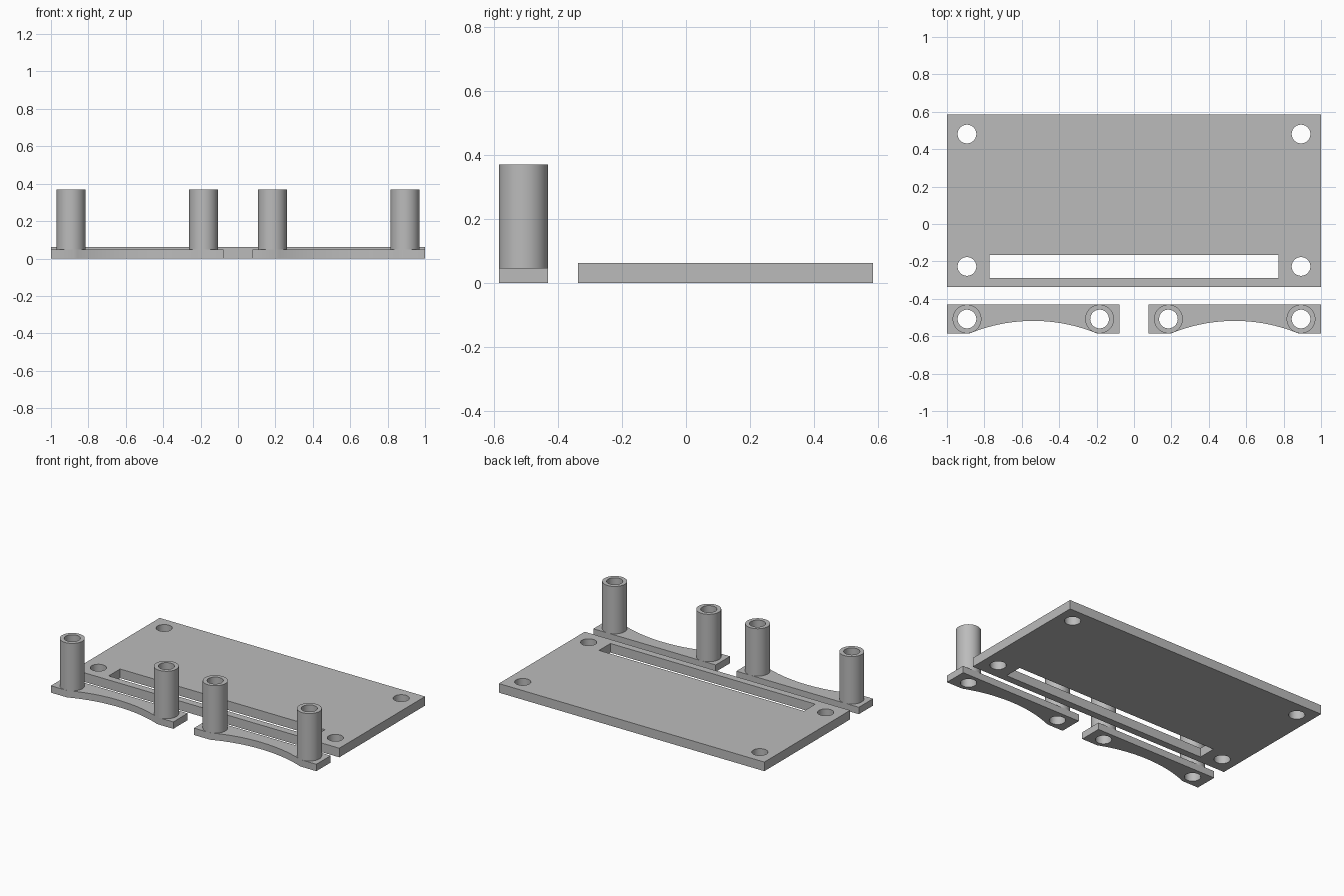
import bpy, bmesh
from math import cos, sin, asin, pi

if "Cube" in bpy.data.objects:
    bpy.data.objects.remove(bpy.data.objects["Cube"])

gray = bpy.data.materials.new("plain gray")
gray.use_nodes = True
COLOR = (0.5, 0.5, 0.5, 1)
gray.diffuse_color = COLOR
gray.node_tree.nodes["Principled BSDF"].inputs["Base Color"].default_value = COLOR

HOLE_R, POST_R = 0.05, 0.077
POST_X, POST_Y = (0.184, 0.893), -0.508
BASE_H, POST_TOP, PLATE_H = 0.047, 0.37, 0.062


def circle(x, y, r, n=48):
    return [(x + r * cos(2 * pi * i / n), y + r * sin(2 * pi * i / n)) for i in range(n)]


def rectangle(x0, x1, y0, y1):
    return [(x0, y0), (x1, y0), (x1, y1), (x0, y1)]


def slab(name, loops, z0, z1):
    """Extrude an outline (first loop) with holes (other loops) from z0 to z1."""
    bm = bmesh.new()
    for loop in loops:
        verts = [bm.verts.new((x, y, z0)) for x, y in loop]
        for i, v in enumerate(verts):
            bm.edges.new((verts[i - 1], v))
    bmesh.ops.triangle_fill(bm, edges=bm.edges[:], use_beauty=True, normal=(0, 0, 1))
    top = bmesh.ops.extrude_face_region(bm, geom=bm.faces[:], use_keep_orig=True)["geom"]
    bmesh.ops.translate(bm, verts=[g for g in top if isinstance(g, bmesh.types.BMVert)],
                        vec=(0, 0, z1 - z0))
    bmesh.ops.recalc_face_normals(bm, faces=bm.faces[:])
    mesh = bpy.data.meshes.new(name)
    bm.to_mesh(mesh)
    bm.free()
    mesh.materials.append(gray)
    obj = bpy.data.objects.new(name, mesh)
    bpy.context.collection.objects.link(obj)
    bpy.ops.object.select_all(action="DESELECT")
    obj.select_set(True)
    bpy.context.view_layer.objects.active = obj
    bpy.ops.object.shade_smooth_by_angle(angle=0.5)


# Main plate with corner holes and a long slot
slab("plate",
     [rectangle(-1, 1, -0.338, 0.585), rectangle(-0.772, 0.772, -0.289, -0.166)]
     + [circle(sx * POST_X[1], y, HOLE_R) for sx in (-1, 1) for y in (-0.227, 0.481)],
     0, PLATE_H)

# Two brackets with a shallow arched front edge, each carrying two hollow posts
INNER, FRONT, BACK = 0.078, -0.585, -0.431
MID, HALF, SAG = sum(POST_X) / 2, 0.34, 0.067
R = (HALF ** 2 + SAG ** 2) / (2 * SAG)
A = asin(HALF / R)
STEPS = 32
angles = [A * (2 * i / STEPS - 1) for i in range(STEPS + 1)]
arch = [(MID + R * sin(a), FRONT + SAG - R + R * cos(a)) for a in angles]
outline = [(INNER, FRONT)] + arch + [(1, FRONT), (1, BACK), (INNER, BACK)]

for side, s in (("left", 1), ("right", -1)):
    slab(side + "_bracket",
         [[(s * x, y) for x, y in outline]] + [circle(s * x, POST_Y, HOLE_R) for x in POST_X],
         0, BASE_H)
    for place, x in zip(("inner", "outer"), POST_X):
        slab(f"{side}_{place}_post",
             [circle(s * x, POST_Y, POST_R), circle(s * x, POST_Y, HOLE_R)], BASE_H, POST_TOP)
